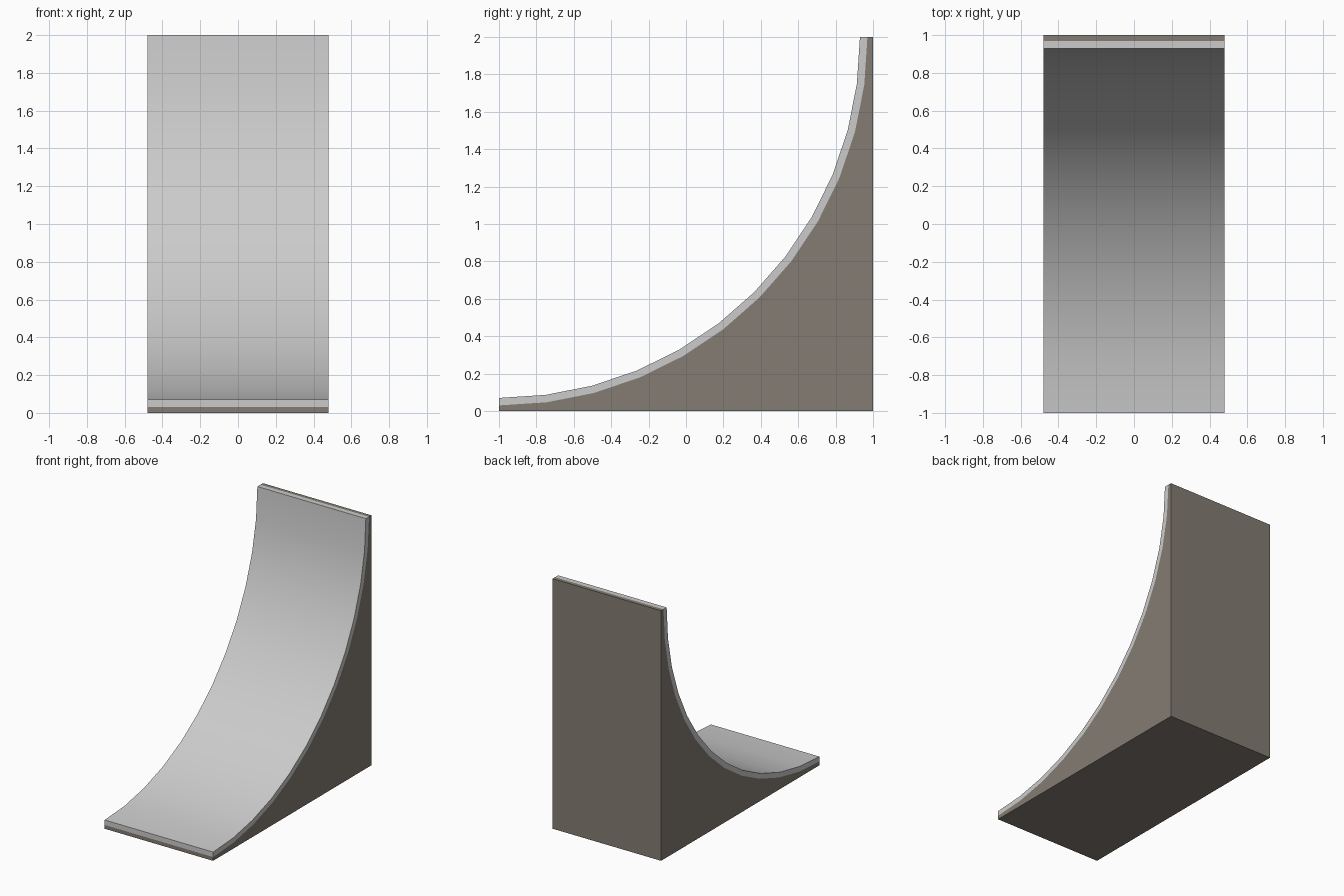
import bpy, bmesh, math

if "Cube" in bpy.data.objects:
    bpy.data.objects.remove(bpy.data.objects["Cube"])

HALF_WIDTH = 0.48
SEGMENTS = 12


def arc(radius):
    # Quarter circle about (y=-1, z=2), from the front lip to the top edge
    angles = [math.pi / 2 * i / SEGMENTS for i in range(SEGMENTS + 1)]
    return [(-1 + radius * math.sin(a), 2 - radius * math.cos(a)) for a in angles]


def extrude_between(name, upper, lower):
    # Solid strip between two matching profiles, extruded across x
    bm = bmesh.new()
    top = [bm.verts.new((-HALF_WIDTH, y, z)) for y, z in upper]
    low = [bm.verts.new((-HALF_WIDTH, y, z)) for y, z in lower]
    faces = [bm.faces.new((top[i], top[i + 1], low[i + 1], low[i]))
             for i in range(len(top) - 1)]
    bmesh.ops.solidify
    ext = bmesh.ops.extrude_face_region(bm, geom=faces, use_keep_orig=True)
    moved = [g for g in ext["geom"] if isinstance(g, bmesh.types.BMVert)]
    bmesh.ops.translate(bm, verts=moved, vec=(2 * HALF_WIDTH, 0, 0))
    bmesh.ops.recalc_face_normals(bm, faces=bm.faces)
    mesh = bpy.data.meshes.new(name)
    bm.to_mesh(mesh)
    bm.free()
    obj = bpy.data.objects.new(name, mesh)
    bpy.context.collection.objects.link(obj)
    bpy.ops.object.select_all(action='DESELECT')
    obj.select_set(True)
    bpy.context.view_layer.objects.active = obj
    bpy.ops.object.shade_smooth_by_angle(angle=math.radians(30))
    return obj


outer = arc(1.97)

# Curved riding surface
extrude_between("ramp_surface", arc(1.93), outer)

# Solid support block under the curve, closed by the vertical back wall
floor = [(y, 0) for y, z in outer]
base = extrude_between("ramp_base", outer + [(1, 2)], floor + [(1, 0)])

# Dark brown-grey base colour
mat = bpy.data.materials.new("base_brown")
mat.diffuse_color = (0.23, 0.2, 0.17, 1)
mat.use_nodes = True
mat.node_tree.nodes["Principled BSDF"].inputs["Base Color"].default_value = mat.diffuse_color
base.data.materials.append(mat)
